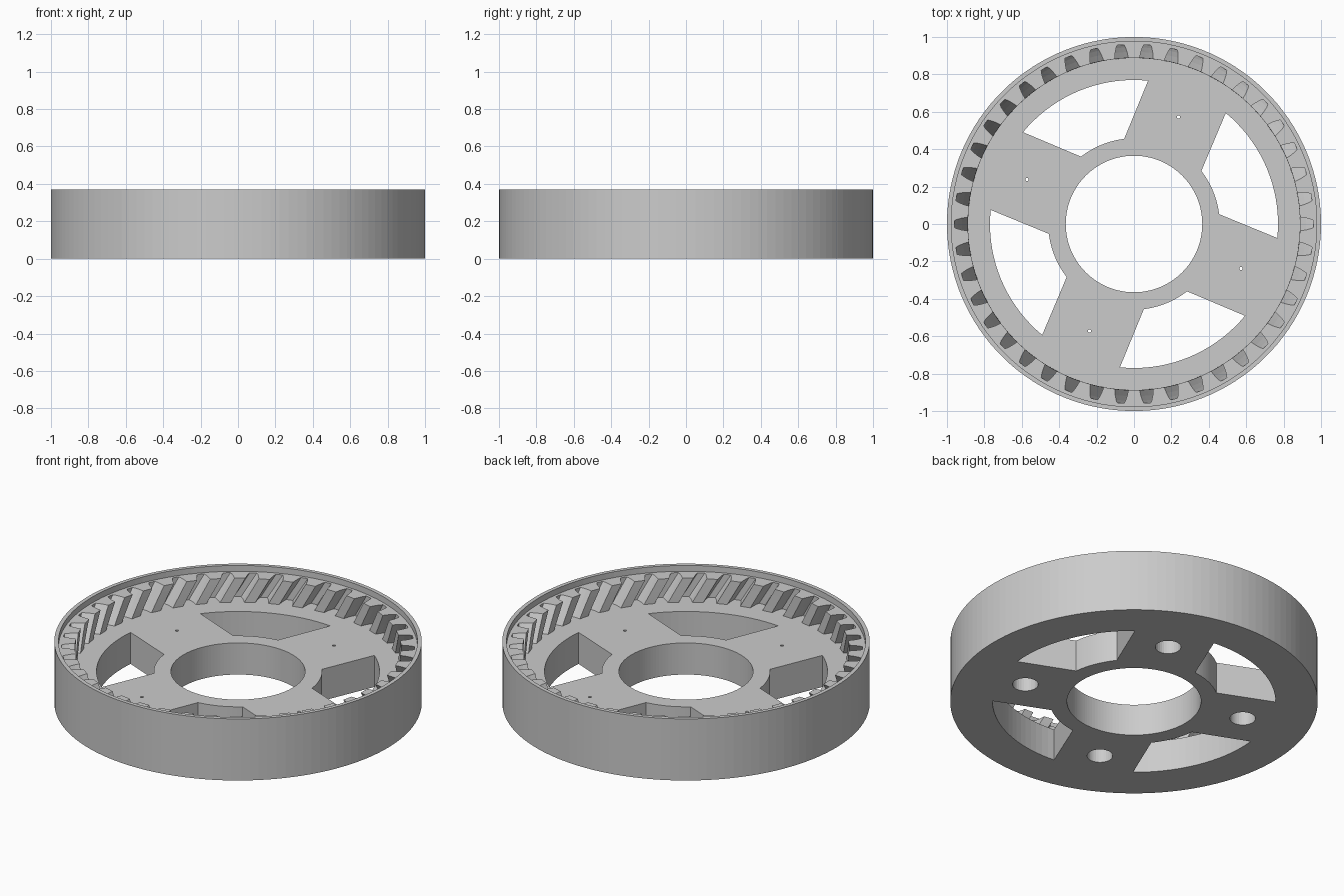
import bpy, bmesh
from math import sin, cos, radians, pi

old = bpy.data.objects.get("Cube")
if old:
    bpy.data.objects.remove(old, do_unlink=True)

TEETH = 42
SEGMENTS = 126
FLOOR, LEDGE, TOP = 0.19, 0.335, 0.37
ROOT, TIP = 0.96, 0.888
TWIST = radians(5.2)

grey = bpy.data.materials.new("plain grey")
grey.use_nodes = True
colour = (0.6, 0.6, 0.6, 1)
grey.diffuse_color = colour
grey.node_tree.nodes["Principled BSDF"].inputs["Base Color"].default_value = colour


def polar(r, a):
    return (r * cos(a), r * sin(a))


def prism(bm, lower, upper, z0, z1):
    """Closed solid between two matching outlines."""
    a = [bm.verts.new((x, y, z0)) for x, y in lower]
    b = [bm.verts.new((x, y, z1)) for x, y in upper]
    n = len(a)
    bm.faces.new(a[::-1])
    bm.faces.new(b)
    for i in range(n):
        j = (i + 1) % n
        bm.faces.new((a[i], a[j], b[j], b[i]))


def finish(bm, name):
    bmesh.ops.recalc_face_normals(bm, faces=bm.faces)
    mesh = bpy.data.meshes.new(name)
    bm.to_mesh(mesh)
    bm.free()
    mesh.materials.append(grey)
    obj = bpy.data.objects.new(name, mesh)
    bpy.context.collection.objects.link(obj)
    return obj


def cut(target, cutter):
    mod = target.modifiers.new("cut", 'BOOLEAN')
    mod.operation = 'DIFFERENCE'
    mod.solver = 'EXACT'
    mod.object = cutter
    bpy.context.view_layer.objects.active = target
    bpy.ops.object.modifier_apply(modifier=mod.name)
    bpy.data.objects.remove(cutter, do_unlink=True)


def circle(cx, cy, r, n):
    return [(cx + r * cos(2 * pi * i / n), cy + r * sin(2 * pi * i / n)) for i in range(n)]


# Ring body: revolved section with floor, tooth root wall, ledge and thin lip
section = [(0.365, 0), (1, 0), (1, TOP), (0.977, TOP), (0.977, LEDGE),
           (ROOT, LEDGE), (ROOT, FLOOR), (0.365, FLOOR)]
bm = bmesh.new()
rings = []
for s in range(SEGMENTS):
    a = 2 * pi * s / SEGMENTS
    rings.append([bm.verts.new((*polar(r, a), z)) for r, z in section])
for s in range(SEGMENTS):
    p, q = rings[s], rings[(s + 1) % SEGMENTS]
    for i in range(len(section)):
        j = (i + 1) % len(section)
        bm.faces.new((p[i], q[i], q[j], p[j]))
body = finish(bm, "ring_body")

# Four windows between the spokes, and four blind holes under the spokes
bm = bmesh.new()
pins = bmesh.new()
for k in range(4):
    mid = radians(112.4 + 90 * k)
    outer, inner = radians(28), radians(15.8)
    steps = 18
    window = [polar(0.77, mid - outer + 2 * outer * i / steps) for i in range(steps + 1)]
    window += [polar(0.458, mid + inner - 2 * inner * i / steps) for i in range(steps + 1)]
    prism(bm, window, window, -0.1, 0.3)
    x, y = polar(0.62, mid - pi / 4)
    hole = circle(x, y, 0.07, 32)
    prism(bm, hole, hole, -0.1, 0.14)
    pin = circle(x, y, 0.009, 12)
    prism(pins, pin, pin, 0.1, 0.3)
cut(body, finish(bm, "window_cutter"))
cut(body, finish(pins, "pin_cutter"))

# Helical teeth on the inside wall
flank = [(ROOT + 0.002, 3.2), (0.945, 2.75), (0.92, 2.3), (TIP, 1.9)]
half = [(r, radians(a)) for r, a in flank]
outline = half + [(r, -a) for r, a in reversed(half)]
bm = bmesh.new()
for t in range(TEETH):
    mid = 2 * pi * (t + 0.5) / TEETH
    layers = 4
    loops = []
    for n in range(layers + 1):
        f = n / layers
        z = FLOOR - 0.002 + (LEDGE - FLOOR + 0.002) * f
        turn = mid + TWIST * (1 - f)
        loops.append([bm.verts.new((*polar(r, turn + a), z)) for r, a in outline])
    bm.faces.new(loops[0])
    bm.faces.new(loops[-1])
    for low, high in zip(loops, loops[1:]):
        for i in range(len(outline)):
            j = (i + 1) % len(outline)
            bm.faces.new((low[i], low[j], high[j], high[i]))
finish(bm, "helical_teeth")
